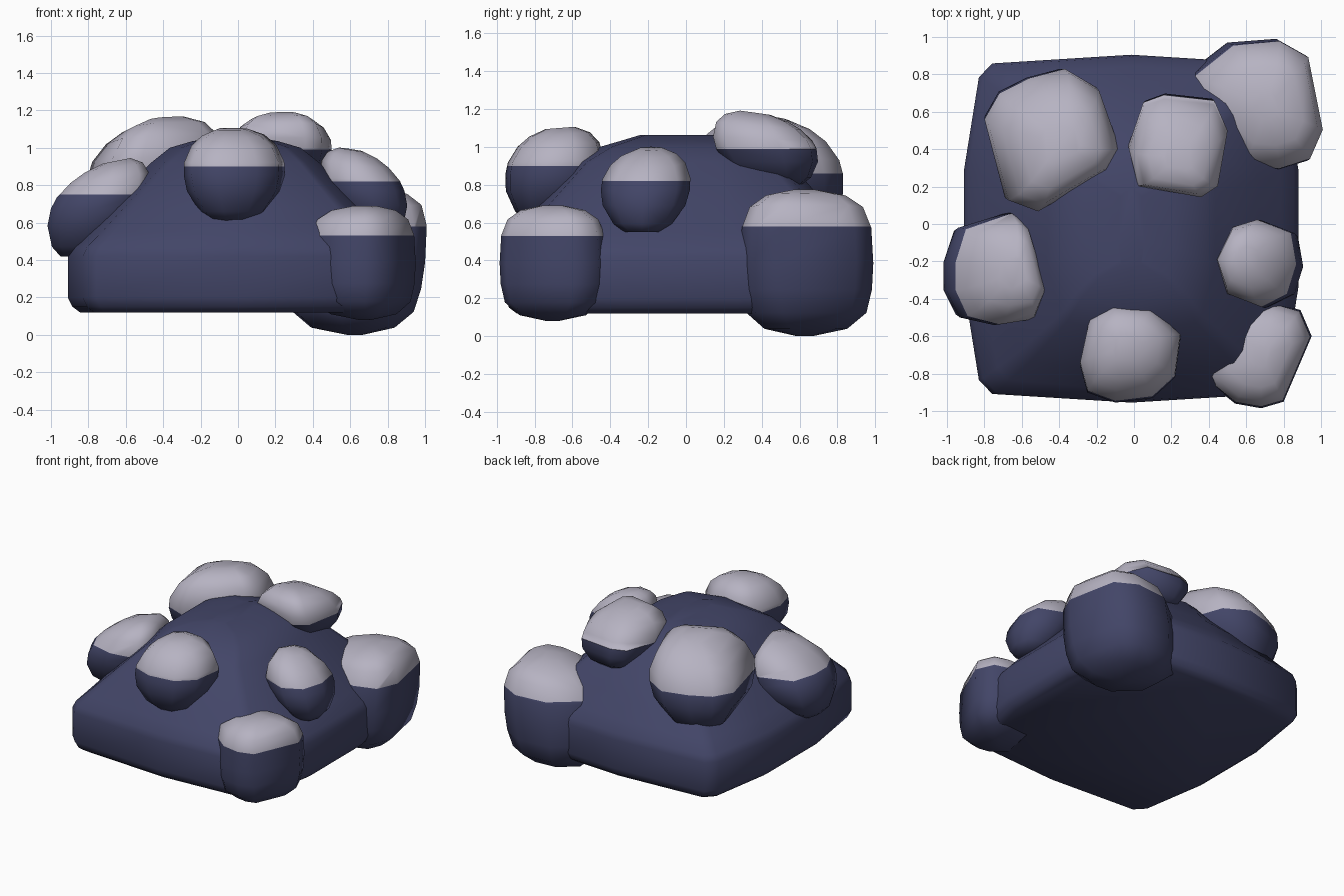
import bpy, bmesh, math
from mathutils import Vector

if "Cube" in bpy.data.objects:
    bpy.data.objects.remove(bpy.data.objects["Cube"])


def material(name, rgb):
    m = bpy.data.materials.new(name)
    m.diffuse_color = (*rgb, 1)
    m.use_nodes = True
    m.node_tree.nodes["Principled BSDF"].inputs["Base Color"].default_value = m.diffuse_color
    return m


ROCK = material("dark_blue_rock", (0.055, 0.06, 0.137))
CAP = material("pale_grey_cap", (0.47, 0.45, 0.54))


def loft(name, rings, cap_z=None):
    """Skin a stack of matching rings; faces above cap_z get the cap colour."""
    bm = bmesh.new()
    loops = [[bm.verts.new(p) for p in r] for r in rings]
    n = len(loops[0])
    for a, b in zip(loops, loops[1:]):
        for i in range(n):
            j = (i + 1) % n
            bm.faces.new((a[i], a[j], b[j], b[i]))
    bm.faces.new(loops[0])
    bm.faces.new(loops[-1])
    bmesh.ops.recalc_face_normals(bm, faces=bm.faces)
    if cap_z is not None:
        bmesh.ops.bisect_plane(bm, geom=bm.verts[:] + bm.edges[:] + bm.faces[:],
                               plane_co=(0, 0, cap_z), plane_no=(0, 0, 1))
        for f in bm.faces:
            f.material_index = int(f.calc_center_median().z > cap_z)
    me = bpy.data.meshes.new(name)
    bm.to_mesh(me)
    bm.free()
    me.materials.append(ROCK)
    me.materials.append(CAP)
    ob = bpy.data.objects.new(name, me)
    bpy.context.collection.objects.link(ob)
    bpy.context.view_layer.objects.active = ob
    ob.select_set(True)
    bpy.ops.object.shade_smooth_by_angle(angle=math.radians(65))
    ob.select_set(False)
    return ob


# Mound: rounded-square rings tapering upward (z, half x, half y, corner pull)
def mound_ring(z, hx, hy, k):
    q = [(1, .33), (.91 * k, .87 * k), (.83 * k, .95 * k)]
    pts = q + [(0, 1)] + [(-x, y) for x, y in reversed(q)]
    pts += [(-x, -y) for x, y in pts]
    return [(-.015 + x * hx, -.025 + y * hy, z) for x, y in pts]


loft("mound", [mound_ring(*r) for r in (
    (.12, .83, .87, 1), (.15, .87, .91, 1), (.2, .895, .93, 1), (.42, .895, .93, 1),
    (.47, .87, .92, 1), (.55, .8, .87, .98), (.68, .68, .78, .96),
    (.92, .45, .57, .92), (1.0, .35, .43, .9), (1.035, .23, .31, .9), (1.062, .07, .22, .9))])

# Boulder side profiles: (height fraction, width fraction)
ROUND = ((0, .4), (.1, .66), (.32, .93), (.5, 1), (.64, .99), (.82, .84), (.93, .62), (1, .3))
BOXY = ((0, .12), (.05, .62), (.16, .9), (.32, .98), (.5, 1), (.74, .97), (.88, .85),
        (.96, .6), (1, .2))


def boulder(name, outline, z0, z1, cap_z, lean=(0, 0), profile=ROUND):
    n = len(outline)
    lean = Vector(lean)
    c = Vector((sum(p[0] for p in outline) / n, sum(p[1] for p in outline) / n))
    rings = []
    for t, s in profile:
        ring = []
        for p in outline:
            d = (Vector(p) - c) * s
            xy = c + lean * (t - .5) * 2 + d
            tilt = 4 * max(t - .5, 0) * lean.dot(d)      # top slopes with the lean
            ring.append((*xy, z0 + (z1 - z0) * t + tilt))
        rings.append(ring)
    loft(name, rings, cap_z)


boulder("back_left_boulder",
        [(-.8, .56), (-.72, .7), (-.56, .78), (-.37, .83), (-.2, .73), (-.09, .42),
         (-.15, .3), (-.53, .08), (-.69, .14)], .56, 1.15, .86, (.06, -.06))
boulder("back_top_boulder",
        [(-.03, .42), (.05, .65), (.16, .69), (.43, .66), (.5, .5), (.45, .22),
         (.36, .16), (.02, .22)], .8, 1.18, .99, (.0, -.07))
boulder("back_right_boulder",
        [(.28, .8), (.5, .97), (.76, .99), (.92, .9), (1, .5), (.93, .34),
         (.76, .285), (.56, .3), (.3, .55)], 0, .77, .58, (.04, 0), BOXY)
boulder("right_boulder",
        [(.46, -.2), (.55, -.02), (.68, .02), (.86, -.05), (.89, -.22), (.84, -.38),
         (.7, -.45), (.52, -.38)], .55, .99, .82, (-.08, .02))
boulder("front_right_boulder",
        [(.38, -.83), (.54, -.96), (.68, -.985), (.8, -.95), (.95, -.6), (.89, -.46),
         (.75, -.42), (.46, -.44)], .08, .69, .53, (0, 0), BOXY)
boulder("front_boulder",
        [(-.29, -.75), (-.24, -.52), (-.12, -.44), (.1, -.46), (.25, -.6), (.22, -.82),
         (.1, -.93), (-.1, -.955), (-.25, -.9)], .61, 1.1, .9, (0, .04))
boulder("left_boulder",
        [(-1, -.2), (-.94, -.02), (-.68, .06), (-.6, 0), (-.54, -.2), (-.5, -.37),
         (-.56, -.51), (-.75, -.54), (-.93, -.5), (-1, -.36)], .42, .93, .75, (.1, 0))
